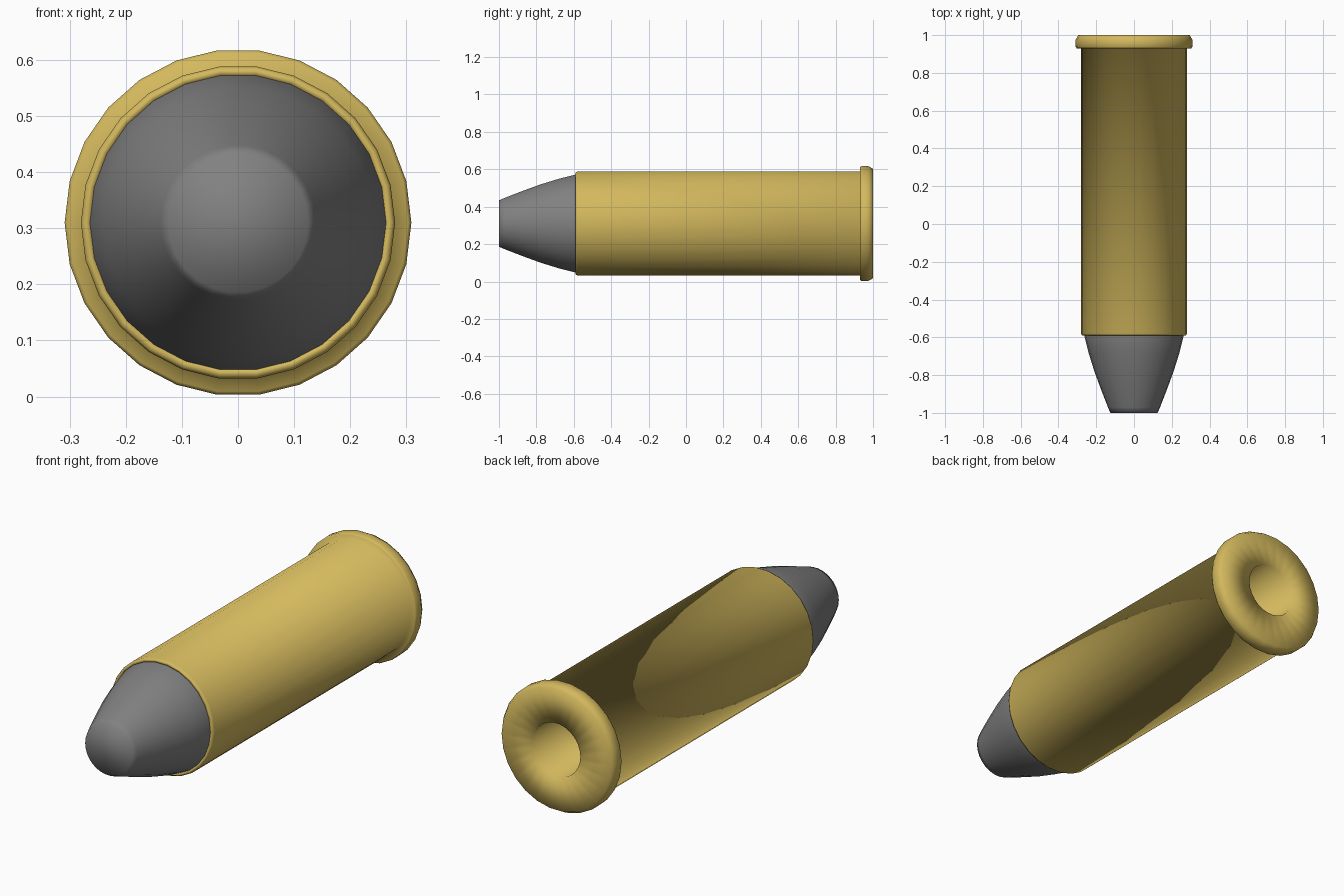
import bpy, bmesh
from math import cos, sin, tau

SIDES = 26
AXIS_Z = 0.31

cube = bpy.data.objects.get("Cube")
if cube:
    bpy.data.objects.remove(cube, do_unlink=True)


def material(name, rgb):
    mat = bpy.data.materials.new(name)
    mat.use_nodes = True
    mat.diffuse_color = (*rgb, 1)
    mat.node_tree.nodes["Principled BSDF"].inputs["Base Color"].default_value = (*rgb, 1)
    return mat


def turned(name, profile, mat, cap_start=False, cap_end=False):
    """Revolve (radius, y) points, listed front to back, around the long axis."""
    bm = bmesh.new()
    rings = [[bm.verts.new((r * cos(tau * i / SIDES), y, AXIS_Z + r * sin(tau * i / SIDES)))
              for i in range(SIDES)] for r, y in profile]
    for a, b in zip(rings, rings[1:]):
        for i in range(SIDES):
            j = (i + 1) % SIDES
            bm.faces.new((a[i], a[j], b[j], b[i]))
    if cap_start:
        bm.faces.new(rings[0][::-1])
    if cap_end:
        bm.faces.new(rings[-1])
    bmesh.ops.recalc_face_normals(bm, faces=bm.faces)
    for face in bm.faces:
        face.smooth = True
    mesh = bpy.data.meshes.new(name)
    bm.to_mesh(mesh)
    bm.free()
    mesh.materials.append(mat)
    obj = bpy.data.objects.new(name, mesh)
    bpy.context.collection.objects.link(obj)
    return obj


brass = material("brass", (0.65, 0.48, 0.11))
lead = material("lead grey", (0.22, 0.22, 0.22))

# Tapered nose with a flat tip, seated in the mouth of the case
turned("nose", [(0.125, -1), (0.138, -0.97), (0.175, -0.875), (0.21, -0.78),
                (0.241, -0.68), (0.265, -0.585), (0.265, -0.5)],
       lead, cap_start=True, cap_end=True)

# Case body, rear rim and recessed pocket; the inner lip closes behind the nose
turned("case", [(0.262, -0.5), (0.264, -0.59), (0.275, -0.59), (0.28, -0.58),
                (0.28, 0.93), (0.303, 0.93), (0.309, 0.938), (0.309, 0.975),
                (0.295, 1), (0.13, 1), (0.125, 0.77)],
       brass, cap_start=True, cap_end=True)
